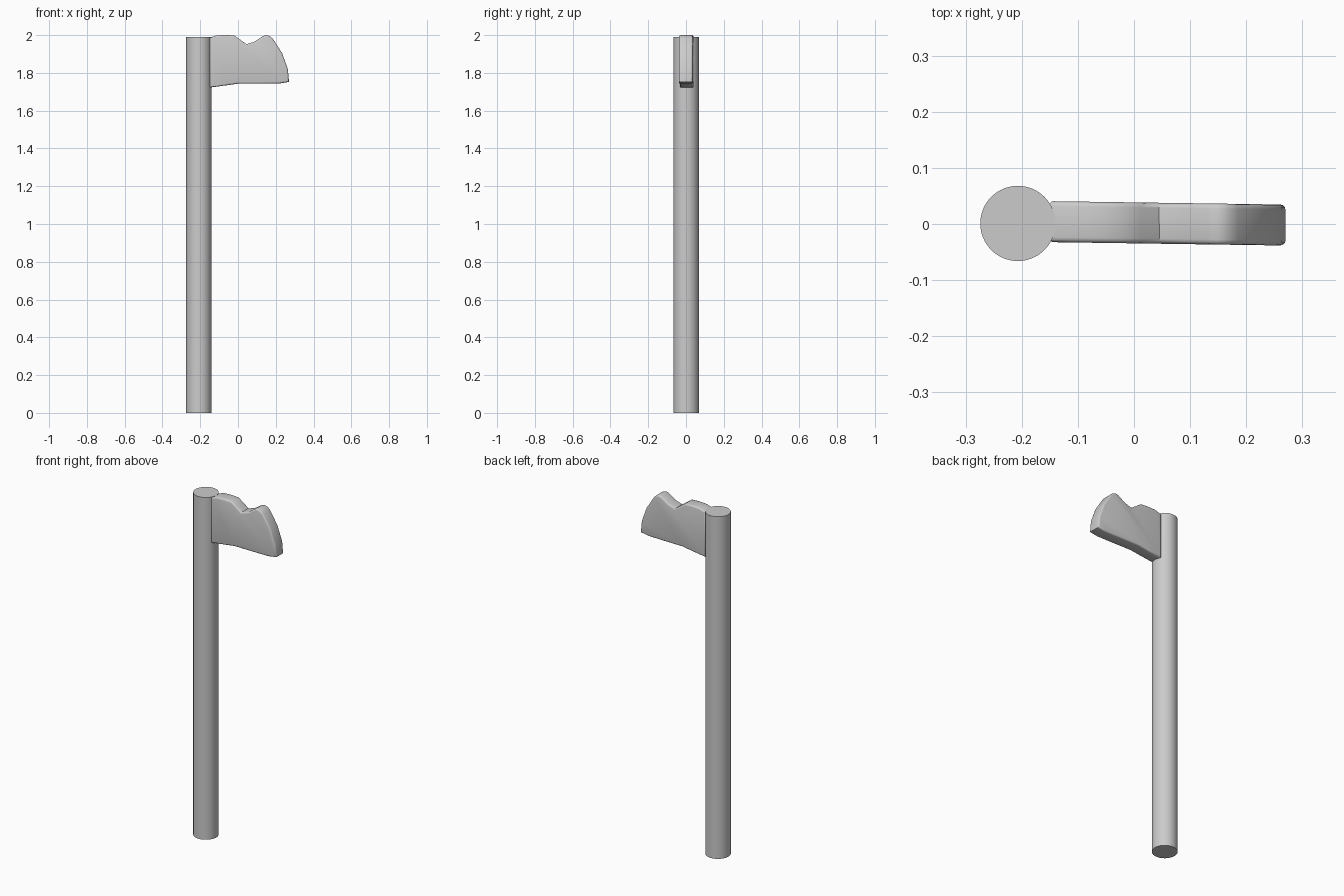
import bpy, bmesh, math

if "Cube" in bpy.data.objects:
    bpy.data.objects.remove(bpy.data.objects["Cube"])

def smooth(obj, angle):
    bpy.ops.object.select_all(action='DESELECT')
    obj.select_set(True)
    bpy.context.view_layer.objects.active = obj
    bpy.ops.object.shade_smooth_by_angle(angle=math.radians(angle))

# Handle: plain round shaft
bpy.ops.mesh.primitive_cylinder_add(vertices=64, radius=0.067, depth=1.99,
                                    location=(-0.207, 0.001, 0.995))
handle = bpy.context.object
handle.name = "handle"
smooth(handle, 30)

# Blade: side outline (x, z), extruded in y with a slight skew
outline = [(-0.152, 1.722), (-0.07, 1.733), (0.0, 1.743), (0.12, 1.743),
           (0.22, 1.744), (0.270, 1.752), (0.264, 1.82), (0.233, 1.905),
           (0.185, 1.98), (0.168, 1.995), (0.150, 2.0), (0.132, 1.995),
           (0.09, 1.967), (0.045, 1.952), (0.013, 1.975), (-0.02, 1.998),
           (-0.07, 2.0), (-0.115, 1.998), (-0.152, 1.985)]
bm = bmesh.new()
mid = lambda x: 0.002 - 0.0145 * x
near = [bm.verts.new((x, mid(x) - 0.0365, z)) for x, z in outline]
far = [bm.verts.new((x, mid(x) + 0.0365, z)) for x, z in outline]
rims = [bm.faces.new(near), bm.faces.new(far[::-1])]
n = len(outline)
for i in range(n):
    j = (i + 1) % n
    bm.faces.new((near[j], near[i], far[i], far[j]))
bmesh.ops.recalc_face_normals(bm, faces=bm.faces[:])

# Rounded rim on both sides of the blade
edges = list({e for f in rims for e in f.edges})
bmesh.ops.bevel(bm, geom=edges, offset=0.009, segments=3, profile=0.5,
                affect='EDGES', clamp_overlap=True)
mesh = bpy.data.meshes.new("blade")
bm.to_mesh(mesh)
bm.free()
blade = bpy.data.objects.new("blade", mesh)
bpy.context.collection.objects.link(blade)
smooth(blade, 40)
